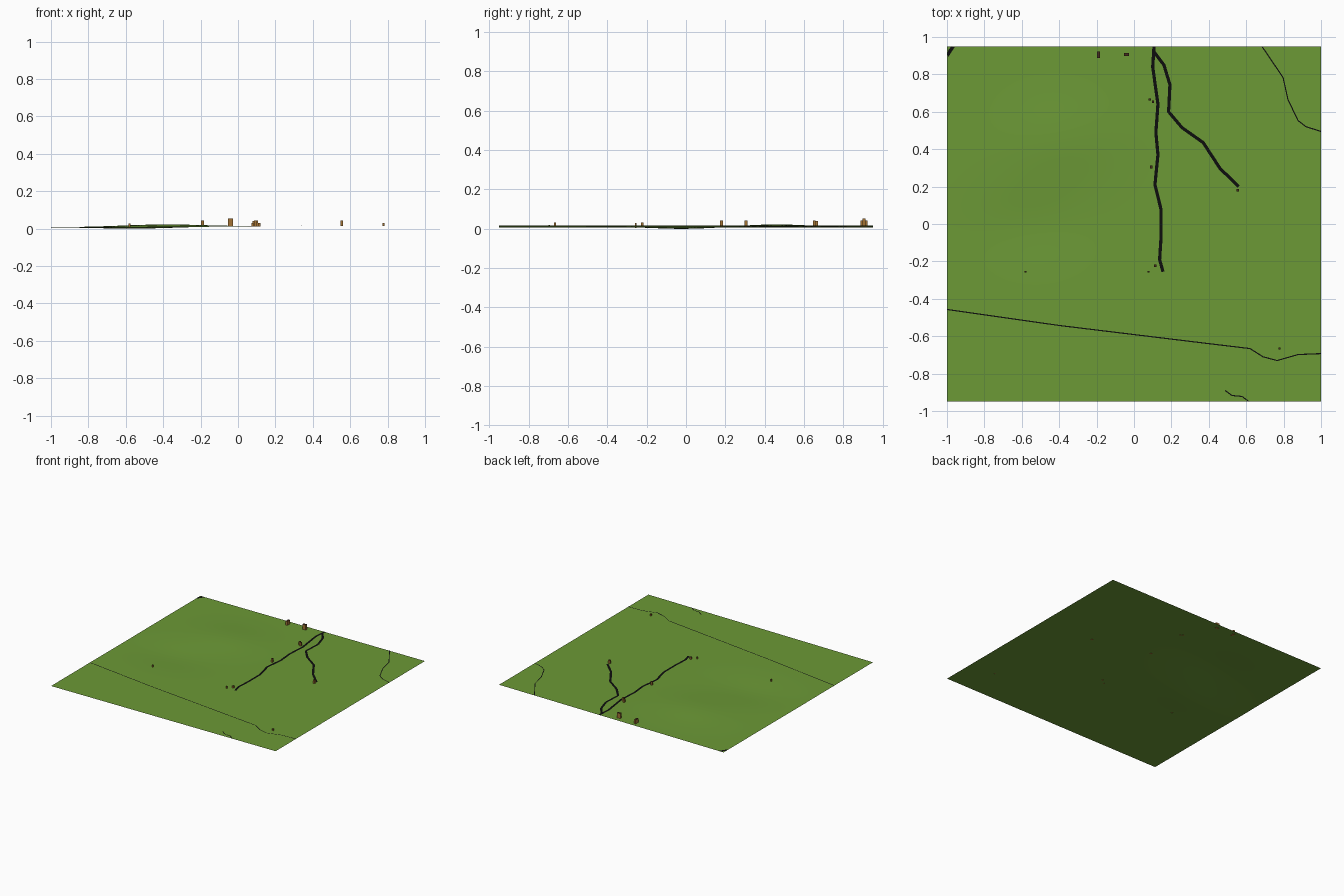
import bpy, bmesh, math
from mathutils import Vector

cube = bpy.data.objects.get("Cube")
if cube:
    bpy.data.objects.remove(cube, do_unlink=True)

HALF_X, HALF_Y = 1.0, 0.95


def material(name, rgb):
    m = bpy.data.materials.new(name)
    m.use_nodes = True
    m.diffuse_color = (*rgb, 1)
    m.node_tree.nodes["Principled BSDF"].inputs["Base Color"].default_value = (*rgb, 1)
    return m


grass = material("grass green", (0.15, 0.32, 0.037))
asphalt = material("road black", (0.004, 0.004, 0.004))
wall = material("wall brown", (0.36, 0.17, 0.035))
roof = material("roof dark brown", (0.06, 0.025, 0.012))


def mound(x, y, cx, cy, rx, ry):
    return math.exp(-((x - cx) / rx) ** 2 - ((y - cy) / ry) ** 2)


def height(x, y):
    """Gently tilted ground with one low hill and one shallow hollow."""
    return (0.0125 + 0.005 * x + 0.012 * mound(x, y, -0.4, 0.46, 0.3, 0.22)
            - 0.0095 * mound(x, y, -0.55, -0.02, 0.3, 0.2))


def finish(name, bm, mats):
    mesh = bpy.data.meshes.new(name)
    bm.to_mesh(mesh)
    bm.free()
    for m in mats:
        mesh.materials.append(m)
    ob = bpy.data.objects.new(name, mesh)
    bpy.context.collection.objects.link(ob)
    return ob


# Ground sheet
bm = bmesh.new()
bmesh.ops.create_grid(bm, x_segments=60, y_segments=60, size=1)
for v in bm.verts:
    v.co.y *= HALF_Y
    v.co.z = height(v.co.x, v.co.y)
low = min(v.co.z for v in bm.verts)
for v in bm.verts:
    v.co.z -= low
for f in bm.faces:
    f.smooth = True
finish("ground", bm, [grass])


def ribbon(name, points, width):
    """Flat strip draped over the ground along a polyline."""
    path = []
    for a, b in zip(points, points[1:]):
        a, b = Vector(a), Vector(b)
        n = max(1, math.ceil((b - a).length / 0.03))
        path += [a.lerp(b, i / n) for i in range(n)]
    path.append(Vector(points[-1]))
    bm = bmesh.new()
    rows = []
    for i, p in enumerate(path):
        d = (path[min(i + 1, len(path) - 1)] - path[max(i - 1, 0)]).normalized()
        side = Vector((-d.y, d.x)) * width / 2
        row = []
        for q in (p + side, p - side):
            x = max(-HALF_X, min(HALF_X, q.x))
            y = max(-HALF_Y, min(HALF_Y, q.y))
            row.append(bm.verts.new((x, y, height(x, y) - low + 0.0012)))
        rows.append(row)
    for (a, b), (c, d) in zip(rows, rows[1:]):
        bm.faces.new((a, b, d, c))
    finish(name, bm, [asphalt])


# Wide roads
ribbon("main_road", [(0.107, 0.95), (0.10, 0.84), (0.128, 0.64), (0.117, 0.49),
                     (0.128, 0.37), (0.112, 0.21), (0.144, 0.08), (0.144, -0.08),
                     (0.137, -0.19), (0.155, -0.255)], 0.017)
ribbon("branch_road", [(0.107, 0.92), (0.16, 0.85), (0.192, 0.745), (0.185, 0.60),
                       (0.257, 0.515), (0.37, 0.435), (0.46, 0.297), (0.56, 0.2)], 0.017)
ribbon("corner_road", [(-1, 0.90), (-0.968, 0.95)], 0.02)
# Narrow tracks
ribbon("east_track", [(0.684, 0.95), (0.797, 0.783), (0.823, 0.666),
                      (0.877, 0.553), (0.92, 0.52), (1, 0.495)], 0.006)
ribbon("south_track", [(-1, -0.457), (-0.396, -0.543), (0.353, -0.634), (0.62, -0.666),
                       (0.69, -0.71), (0.765, -0.73), (0.877, -0.698), (1, -0.693)], 0.006)
ribbon("short_track", [(0.487, -0.89), (0.524, -0.917), (0.578, -0.922), (0.615, -0.95)], 0.006)


def house(name, x, y, sx, sy, top):
    """Plain box house with a dark flat roof."""
    bottom = height(x, y) - low - 0.002
    bm = bmesh.new()
    bmesh.ops.create_cube(bm, size=1)
    for v in bm.verts:
        v.co = (x + v.co.x * sx, y + v.co.y * sy, top if v.co.z > 0 else bottom)
    bm.normal_update()
    for f in bm.faces:
        f.material_index = int(f.normal.z > 0.5)
    finish(name, bm, [wall, roof])


# Houses
house("north_long_house", -0.19, 0.905, 0.016, 0.034, 0.043)
house("north_wide_house", -0.04, 0.905, 0.029, 0.016, 0.053)
house("road_house_a", 0.084, 0.665, 0.012, 0.012, 0.040)
house("road_house_b", 0.102, 0.653, 0.012, 0.012, 0.043)
house("middle_house", 0.092, 0.305, 0.015, 0.014, 0.042)
house("branch_end_house", 0.555, 0.18, 0.015, 0.015, 0.042)
house("south_house_a", 0.114, -0.223, 0.012, 0.012, 0.031)
house("south_house_b", 0.078, -0.255, 0.009, 0.009, 0.030)
house("west_house", -0.58, -0.255, 0.009, 0.009, 0.026)
house("track_house", 0.778, -0.665, 0.010, 0.010, 0.031)
